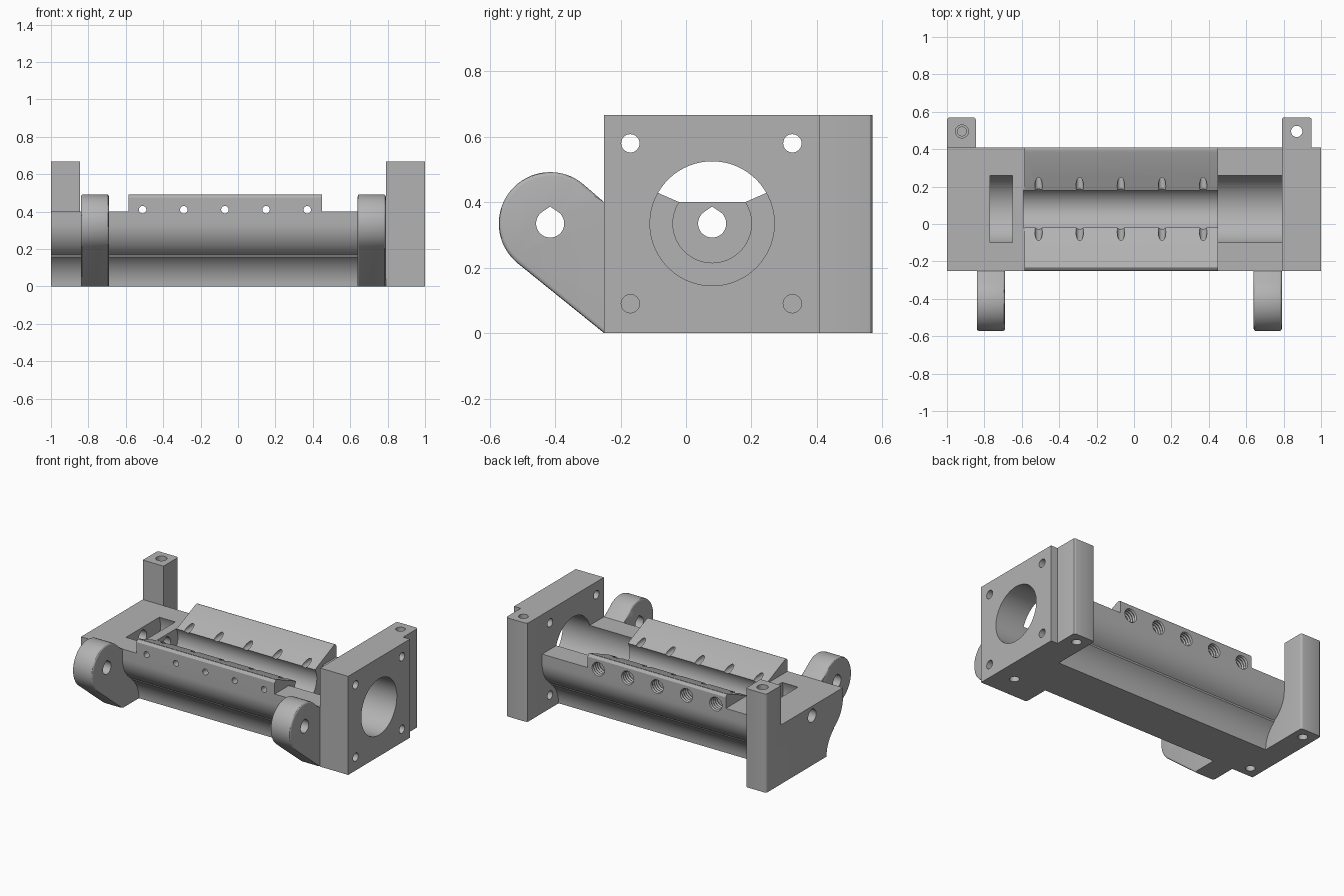
import bpy, bmesh
from math import sin, cos, pi, radians

cube = bpy.data.objects.get("Cube")
if cube:
    bpy.data.objects.remove(cube)

grey = bpy.data.materials.new("plain grey")
grey.use_nodes = True
grey.diffuse_color = (0.45, 0.45, 0.45, 1)
grey.node_tree.nodes["Principled BSDF"].inputs["Base Color"].default_value = (0.45, 0.45, 0.45, 1)

MID, AXIS = 0.08, 0.335     # shaft axis position in y and z
TOP = 0.40                  # deck height


def make(name, bm):
    bmesh.ops.recalc_face_normals(bm, faces=bm.faces)
    mesh = bpy.data.meshes.new(name)
    bm.to_mesh(mesh)
    bm.free()
    mesh.materials.append(grey)
    ob = bpy.data.objects.new(name, mesh)
    bpy.context.collection.objects.link(ob)
    return ob


def prism(name, profile, x0, x1, rule=None, width=0.015):
    """Extrude a (y, z) profile along x; bevel the edges picked by rule."""
    bm = bmesh.new()
    face = bm.faces.new([bm.verts.new((x0, y, z)) for y, z in profile])
    ext = bmesh.ops.extrude_face_region(bm, geom=[face])["geom"]
    moved = [v for v in ext if isinstance(v, bmesh.types.BMVert)]
    bmesh.ops.translate(bm, verts=moved, vec=(x1 - x0, 0, 0))
    if rule:
        edges = [e for e in bm.edges if rule(*e.verts)]
        bmesh.ops.bevel(bm, geom=edges, offset=width, segments=3, profile=0.5, affect='EDGES')
    return make(name, bm)


def bore(axis, stations, a, b, n=48):
    """Turned cutter: (position, radius) stations along an axis."""
    bm = bmesh.new()
    rings = []
    for t, r in stations:
        ring = []
        for i in range(n):
            u, v = a + r * cos(2 * pi * i / n), b + r * sin(2 * pi * i / n)
            co = {"X": (t, u, v), "Y": (u, t, v), "Z": (u, v, t)}[axis]
            ring.append(bm.verts.new(co))
        rings.append(ring)
    for r0, r1 in zip(rings, rings[1:]):
        for i in range(n):
            j = (i + 1) % n
            bm.faces.new((r0[i], r0[j], r1[j], r1[i]))
    bm.faces.new(rings[0])
    bm.faces.new(rings[-1])
    return make("cutter", bm)


def cut(parts, cutter):
    """Subtract a cutter from several parts, then discard it."""
    for ob in parts:
        mod = ob.modifiers.new("cut", 'BOOLEAN')
        mod.operation, mod.solver, mod.object = 'DIFFERENCE', 'EXACT', cutter
        bpy.context.view_layer.objects.active = ob
        bpy.ops.object.modifier_apply(modifier=mod.name)
    bpy.data.objects.remove(cutter)


def arc(y, z, r, start, end, n):
    return [(y + r * cos(radians(start + (end - start) * i / n)),
             z + r * sin(radians(start + (end - start) * i / n))) for i in range(n + 1)]


def box(y0, y1, z0, z1):
    return [(y0, z0), (y1, z0), (y1, z1), (y0, z1)]


def teardrop(y, z, r):
    return arc(y, z, r, 124, 416, 36) + [(y, z + 1.2 * r)]


# Body: wide deck sweeping in an S curve down to a narrow foot
R, SWEEP = 0.196, 58.5
side = arc(0.35, 0, R, 180, 180 - SWEEP, 12)[:-1] + arc(0.33 - R, AXIS, R, -SWEEP, 0, 12)
side += [(0.33, TOP)]
profile = [(MID + y, z) for y, z in side] + [(MID - y, z) for y, z in reversed(side)]
body = prism("body", profile, -1, 0.79)

# Motor plate and the two rear posts
plate = prism("motor_plate", box(-0.25, 0.41, 0, 0.667), 0.79, 1)


def rear_corner(a, b):
    return min(a.co.y, b.co.y) > 0.56 and abs(a.co.z - b.co.z) > 0.1


left_post = prism("plate_post", box(0.41, 0.57, 0, 0.667), 0.79, 0.95, rear_corner)
right_post = prism("end_post", [(0.2, 0), (0.57, 0), (0.57, 0.667), (0.41, 0.667),
                                (0.41, TOP), (0.2, TOP)], -1, -0.845, rear_corner)

# Front hinge lugs with rounded rims
lug_y = -0.415


def rim(a, b):
    return abs(a.co.x - b.co.x) < 0.01 and min(a.co.y, b.co.y) < -0.26


lugs = []
lug_profile = arc(lug_y, AXIS, 0.157, 49, 231, 32) + [(-0.25, 0), (-0.05, 0), (-0.05, TOP), (-0.25, TOP)]
for name, x in (("end_lug", -0.84), ("plate_lug", 0.64)):
    lug = prism(name, lug_profile, x, x + 0.15, rim, 0.012)
    cut([lug], prism("cutter", teardrop(lug_y, AXIS, 0.043), x - 0.1, x + 0.25))
    lugs.append(lug)

# Sloped rails on both sides of the channel
rail_half = [(0.10, TOP), (0.30, 0.487), (0.315, 0.49), (0.322, 0.487), (0.33, 0.475), (0.33, TOP)]
rails = [prism(name, [(MID + s * y, z) for y, z in rail_half], -0.585, 0.45)
         for name, s in (("back_rail", 1), ("front_rail", -1))]

# Motor bore, roller channel, bearing slot and shaft hole
cut([body, plate] + lugs, bore("X", [(0.45, 0.19), (1.1, 0.19)], MID, AXIS, 96))
cut([body], bore("X", [(-0.59, 0.12), (0.5, 0.12)], MID, AXIS, 64))
cut([body, lugs[0]], bore("X", [(-0.77, 0.19), (-0.65, 0.19)], MID, AXIS, 96))
cut([body], prism("cutter", teardrop(MID, AXIS, 0.043), -1.1, -0.5))

# Cross holes: narrow through the front, ridged and wider at the back
ridges = [(0.33 + 0.01 * i, 0.04 if i % 2 else 0.046) for i in range(10)]
for i in range(5):
    x = -0.51 + 0.22 * i
    cut([body] + rails, bore("Y", [(-0.4, 0.02), (0.5, 0.02)], x, 0.41, 24))
    cut([body, rails[0]], bore("Y", ridges, x, 0.41, 32))

# Plate corner screw holes
for y in (-0.17, 0.325):
    for z in (0.09, 0.58):
        cut([plate], bore("X", [(0.7, 0.028), (1.1, 0.028)], y, z, 32))

# Vertical holes in the posts and under the feet
cut([left_post], bore("Z", [(-0.1, 0.03), (0.8, 0.03)], 0.87, 0.495, 32))
cut([right_post], bore("Z", [(0.5, 0.024), (0.6, 0.024), (0.6, 0.035), (0.8, 0.035)], -0.92, 0.495, 32))
cut([right_post], bore("Z", [(-0.1, 0.03), (0.15, 0.03)], -0.92, 0.495, 32))
cut([plate], bore("Z", [(-0.1, 0.03), (0.1, 0.03)], 0.87, -0.09, 32))
cut([body], bore("Z", [(-0.1, 0.03), (0.15, 0.03)], -0.92, 0.0, 32))

# Smooth the curved faces, keep the edges sharp
bpy.ops.object.select_all(action='DESELECT')
for ob in [body, plate, left_post, right_post] + lugs + rails:
    ob.select_set(True)
bpy.context.view_layer.objects.active = body
bpy.ops.object.shade_smooth_by_angle(angle=radians(30))
